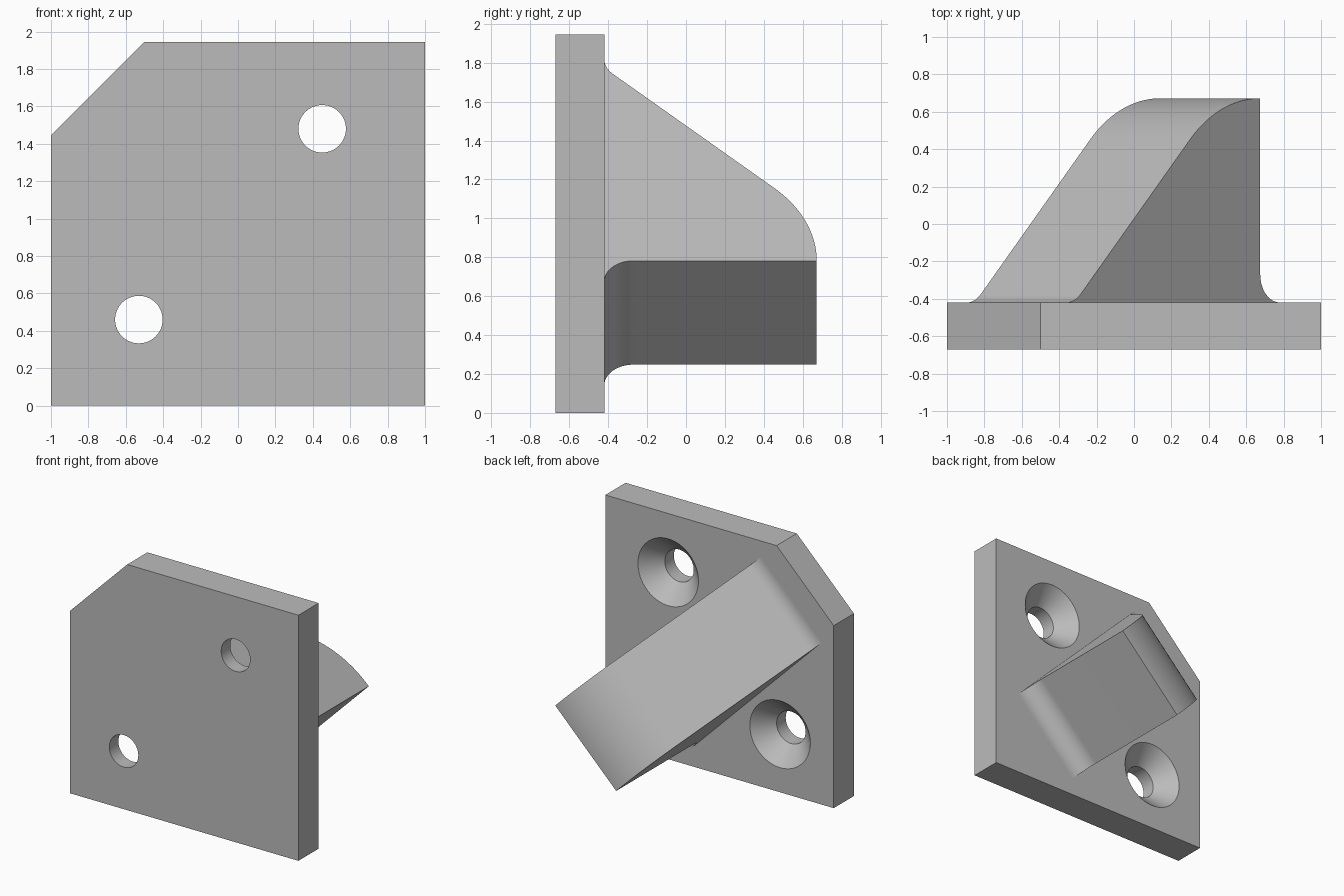
import bpy, bmesh
from math import sin, cos, pi, radians, sqrt, tan
from mathutils import Matrix, Vector

if "Cube" in bpy.data.objects:
    bpy.data.objects.remove(bpy.data.objects["Cube"], do_unlink=True)

FRONT, BACK, TIP = -0.672, -0.42, 0.672   # plate faces and rib tip along y

grey = bpy.data.materials.new("plain grey")
grey.use_nodes = True
grey.diffuse_color = (0.5, 0.5, 0.5, 1)
grey.node_tree.nodes["Principled BSDF"].inputs["Base Color"].default_value = (0.5, 0.5, 0.5, 1)


def add_object(name, bm):
    bmesh.ops.recalc_face_normals(bm, faces=bm.faces)
    mesh = bpy.data.meshes.new(name)
    bm.to_mesh(mesh)
    bm.free()
    mesh.materials.append(grey)
    obj = bpy.data.objects.new(name, mesh)
    bpy.context.collection.objects.link(obj)
    return obj


def prism(name, points, offset):
    """Extrude a closed outline along an offset vector."""
    bm = bmesh.new()
    face = bm.faces.new([bm.verts.new(p) for p in points])
    new = bmesh.ops.extrude_face_region(bm, geom=[face], use_keep_orig=True)["geom"]
    bmesh.ops.translate(bm, vec=offset, verts=[g for g in new if isinstance(g, bmesh.types.BMVert)])
    return add_object(name, bm)


def arc(cx, cy, r, start, end, steps):
    angles = [radians(start + (end - start) * i / steps) for i in range(steps + 1)]
    return [(cx + r * cos(a), cy + r * sin(a)) for a in angles]


def activate(obj):
    bpy.ops.object.select_all(action="DESELECT")
    obj.select_set(True)
    bpy.context.view_layer.objects.active = obj


# Mounting plate with one clipped corner
outline = [(-1, 0), (1, 0), (1, 1.945), (-0.5, 1.945), (-1, 1.445)]
plate = prism("mounting_plate", [(x, FRONT, z) for x, z in outline], (0, BACK - FRONT, 0))

# Countersunk screw holes, wide at the back
HOLE, SINK = 0.127, 0.265
section = [(0, FRONT - 0.1), (HOLE, FRONT - 0.1), (HOLE, BACK - SINK + HOLE),
           (SINK + 0.05, BACK + 0.05), (0, BACK + 0.05)]
for x, z in [(0.45, 1.48), (-0.53, 0.46)]:
    bm = bmesh.new()
    verts = [bm.verts.new((r, y, 0)) for r, y in section]
    edges = [bm.edges.new(pair) for pair in zip(verts, verts[1:])]
    bmesh.ops.spin(bm, geom=verts + edges, cent=(0, 0, 0), axis=(0, 1, 0),
                   angle=2 * pi, steps=64, use_merge=True)
    bmesh.ops.remove_doubles(bm, verts=bm.verts, dist=0.0001)
    bmesh.ops.translate(bm, vec=(x, 0, z), verts=bm.verts)
    cutter = add_object("screw_hole_cutter", bm)
    cutter.hide_render = True
    activate(plate)
    cut = plate.modifiers.new("screw_hole", "BOOLEAN")
    cut.operation, cut.solver, cut.object = "DIFFERENCE", "EXACT", cutter
    bpy.ops.object.modifier_apply(modifier=cut.name)
    bpy.data.objects.remove(cutter, do_unlink=True)

# Diagonal wedge: rounded nose, 45 degree slope, fillets where it meets the plate
NOSE, FILLET, WIDTH = 0.75, 0.15, 0.755
centre_y = TIP - NOSE
foot = centre_y + NOSE * sqrt(2) - BACK + FILLET * tan(pi / 8)
profile = [(-FILLET, BACK - 0.05)]
profile += arc(-FILLET, BACK + FILLET, FILLET, -90, 0, 16)
profile += arc(0, centre_y, NOSE, 90, 45, 24)
profile += arc(foot, BACK + FILLET, FILLET, 225, 270, 10)
profile += [(foot, BACK - 0.05)]

along = Vector((-1, 0, 1)).normalized()
across = Vector((1, 0, 1)).normalized()
origin = Vector((0.408, 0, 0.515)) - across * WIDTH / 2
wedge = prism("diagonal_wedge", [origin + along * s + Vector((0, y, 0)) for s, y in profile],
              across * WIDTH)

for obj in (plate, wedge):
    activate(obj)
    bpy.ops.object.shade_smooth_by_angle(angle=radians(30))
